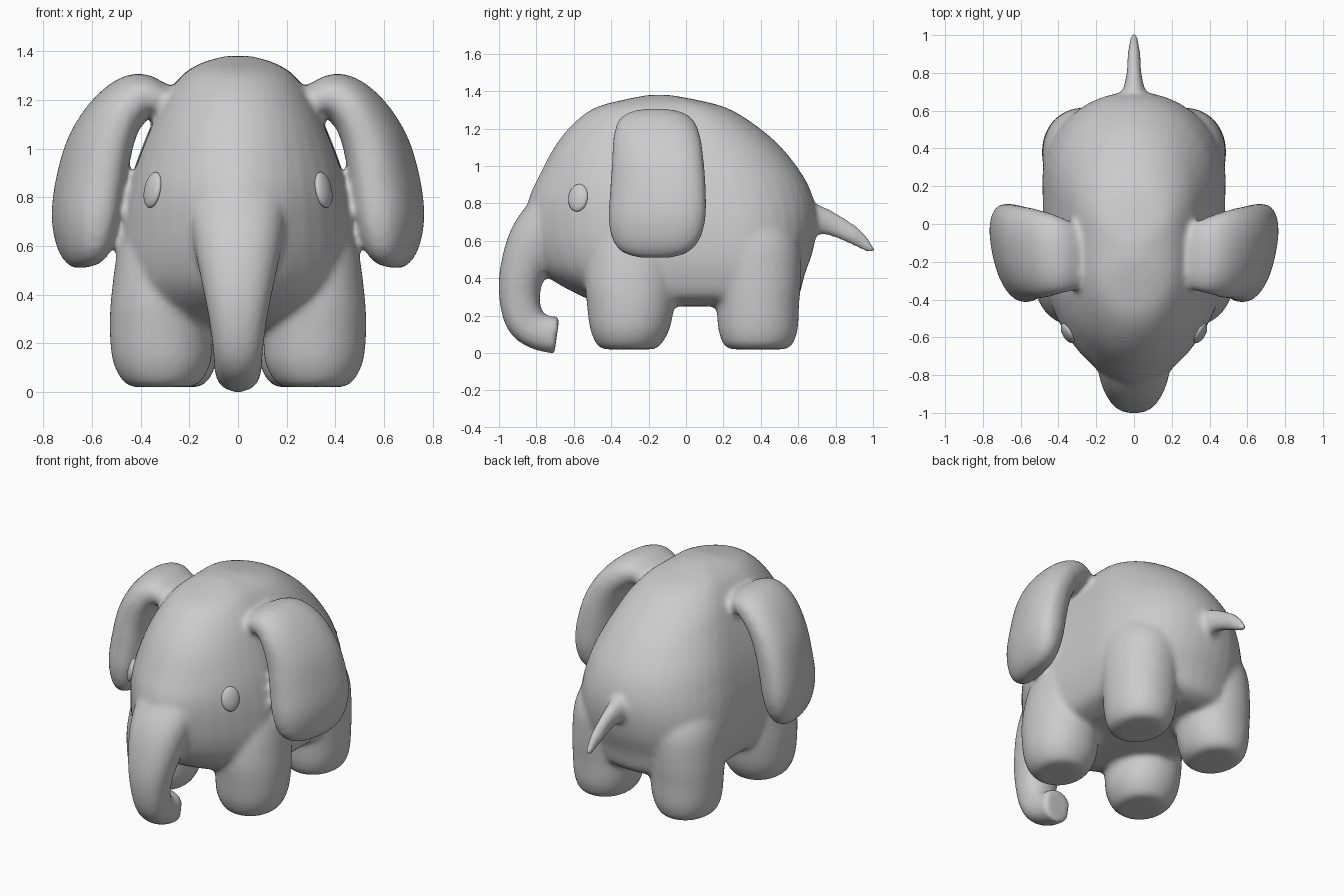
import bpy, bmesh, math
from mathutils import Vector

if "Cube" in bpy.data.objects:
    bpy.data.objects.remove(bpy.data.objects["Cube"])

N = 36
X, Y = Vector((1, 0, 0)), Vector((0, 1, 0))


def dense(rows, k=4):
    """Resample rows of numbers with a Catmull-Rom spline."""
    out = []
    for i in range(len(rows) - 1):
        p0, p1 = rows[max(i - 1, 0)], rows[i]
        p2, p3 = rows[i + 1], rows[min(i + 2, len(rows) - 1)]
        for j in range(k):
            t = j / k
            out.append([0.5 * (2 * b + (c - a) * t + (2 * a - 5 * b + 4 * c - d) * t * t
                        + (3 * b - a - 3 * c + d) * t ** 3)
                        for a, b, c, d in zip(p0, p1, p2, p3)])
    return out + [list(rows[-1])]


def unit(power, front_power=None):
    """Points of a unit superellipse, optionally with a pointier front half."""
    pts = []
    for i in range(N):
        a = math.tau * i / N
        c, s = math.cos(a), math.sin(a)
        e = 2 / (front_power if front_power and s < 0 else power)
        pts.append((math.copysign(abs(c) ** e, c), math.copysign(abs(s) ** e, s)))
    return pts


def loft(bm, rings):
    loops = [[bm.verts.new(p) for p in r] for r in rings]
    for a, b in zip(loops, loops[1:]):
        for i in range(N):
            j = (i + 1) % N
            bm.faces.new((a[i], a[j], b[j], b[i]))
    bm.faces.new(loops[0])
    bm.faces.new(loops[-1])


def ring(c, u, v, a, b, power=2):
    return [c + u * (a * p) + v * (b * q) for p, q in unit(power)]


def side_tube(bm, rows, power=2):
    """Tube in the x = 0 plane; rows are y, z, half width, half thickness."""
    rows = dense(rows)
    rings = []
    for i, (y, z, w, h) in enumerate(rows):
        a, b = rows[max(i - 1, 0)], rows[min(i + 1, len(rows) - 1)]
        t = Vector((0, b[0] - a[0], b[1] - a[1])).normalized()
        rings.append(ring(Vector((0, y, z)), X, t.cross(X), w, h, power))
    loft(bm, rings)


bm = bmesh.new()

# body and head: z, front y, front centre, back centre, back y, half width, front roundness
torso = [(.25, -.40, -.2, .25, .52, .30, 1.8), (.30, -.55, -.22, .25, .60, .42, 1.7),
         (.42, -.76, -.24, .25, .635, .47, 1.6), (.55, -.84, -.25, .25, .68, .485, 1.6),
         (.70, -.86, -.25, .23, .70, .475, 1.65), (.83, -.84, -.25, .2, .68, .45, 1.75),
         (.95, -.785, -.25, .17, .625, .415, 1.85), (1.10, -.705, -.22, .1, .51, .355, 2),
         (1.22, -.61, -.2, .05, .37, .295, 2), (1.31, -.49, -.2, 0, .22, .22, 2),
         (1.355, -.33, -.2, -.05, .05, .14, 2), (1.38, -.20, -.17, -.12, -.09, .05, 2)]
rings = []
for z, yf, cf, cb, yb, w, e in dense(torso):
    rings.append([Vector((w * p, cf + (cf - yf) * q if q < 0 else cb + (yb - cb) * q, z))
                  for p, q in unit(2.05, e)])
loft(bm, rings)

# trunk and tail
side_tube(bm, [(-.60, .86, .20, .12), (-.70, .74, .20, .145), (-.805, .60, .18, .145),
               (-.875, .43, .145, .122), (-.89, .29, .118, .108), (-.86, .175, .103, .105),
               (-.79, .115, .098, .098), (-.69, .095, .095, .1)], 2.3)
side_tube(bm, [(.58, .73, .09, .10), (.70, .715, .06, .078), (.80, .68, .04, .062),
               (.90, .625, .034, .05), (.97, .57, .025, .03), (1.005, .54, .014, .016)])

# legs: z, x, y, half x, half y
front = [(.02, .31, -.305, .125, .14), (.05, .312, -.305, .165, .175),
         (.13, .312, -.30, .203, .213), (.26, .315, -.295, .212, .235),
         (.40, .305, -.29, .215, .25), (.60, .255, -.26, .235, .26),
         (.80, .19, -.22, .23, .22)]
rear = [(.02, .285, .385, .125, .15), (.05, .285, .385, .165, .187),
        (.13, .28, .385, .195, .213), (.26, .275, .383, .21, .222),
        (.40, .27, .375, .217, .24), (.60, .245, .345, .23, .26),
        (.80, .19, .28, .21, .22)]
# ear: x, z, y, half depth, half thickness, sweep
ear = [(.22, 1.15, -.17, .14, .07, 0), (.32, 1.195, -.17, .18, .075, .03),
       (.41, 1.21, -.16, .21, .10, .06), (.50, 1.14, -.155, .235, .11, .12),
       (.568, 1.01, -.15, .247, .125, .17), (.605, .86, -.15, .257, .13, .2),
       (.625, .72, -.155, .26, .127, .2), (.63, .61, -.16, .235, .105, .2),
       (.627, .545, -.165, .185, .075, .2), (.622, .515, -.165, .11, .04, .2)]
for s in (-1, 1):
    for leg in (front, rear):
        loft(bm, [ring(Vector((s * x, y, z)), X, Y, a, b, 2.1)
                  for z, x, y, a, b in dense(leg)])
    rows = dense(ear)
    rings = []
    for i, (x, z, y, d, h, k) in enumerate(rows):
        a, b = rows[max(i - 1, 0)], rows[min(i + 1, len(rows) - 1)]
        t = Vector((s * (b[0] - a[0]), 0, b[1] - a[1])).normalized()
        rings.append(ring(Vector((s * x, y, z)), Vector((s * k, 1, 0)), t.cross(Y), d, h, 2.3))
    loft(bm, rings)

# fuse all the body parts into one soft skin
bmesh.ops.recalc_face_normals(bm, faces=bm.faces)
mesh = bpy.data.meshes.new("elephant_body")
bm.to_mesh(mesh)
bm.free()
body = bpy.data.objects.new("elephant_body", mesh)
bpy.context.collection.objects.link(body)
remesh = body.modifiers.new("fuse", 'REMESH')
remesh.mode = 'VOXEL'
remesh.voxel_size = .016
remesh.use_smooth_shade = True
soft = body.modifiers.new("soften", 'SMOOTH')
soft.factor = .5
soft.iterations = 10

# eyes
for s, side in ((-1, "left"), (1, "right")):
    bpy.ops.mesh.primitive_uv_sphere_add(segments=24, ring_count=12, radius=1,
                                         location=(s * .350, -.577, .83))
    eye = bpy.context.object
    eye.name = side + "_eye"
    eye.scale = (.026, .058, .075)
    eye.rotation_euler = (0, -s * .2, s * -.5)
    bpy.ops.object.shade_smooth()
